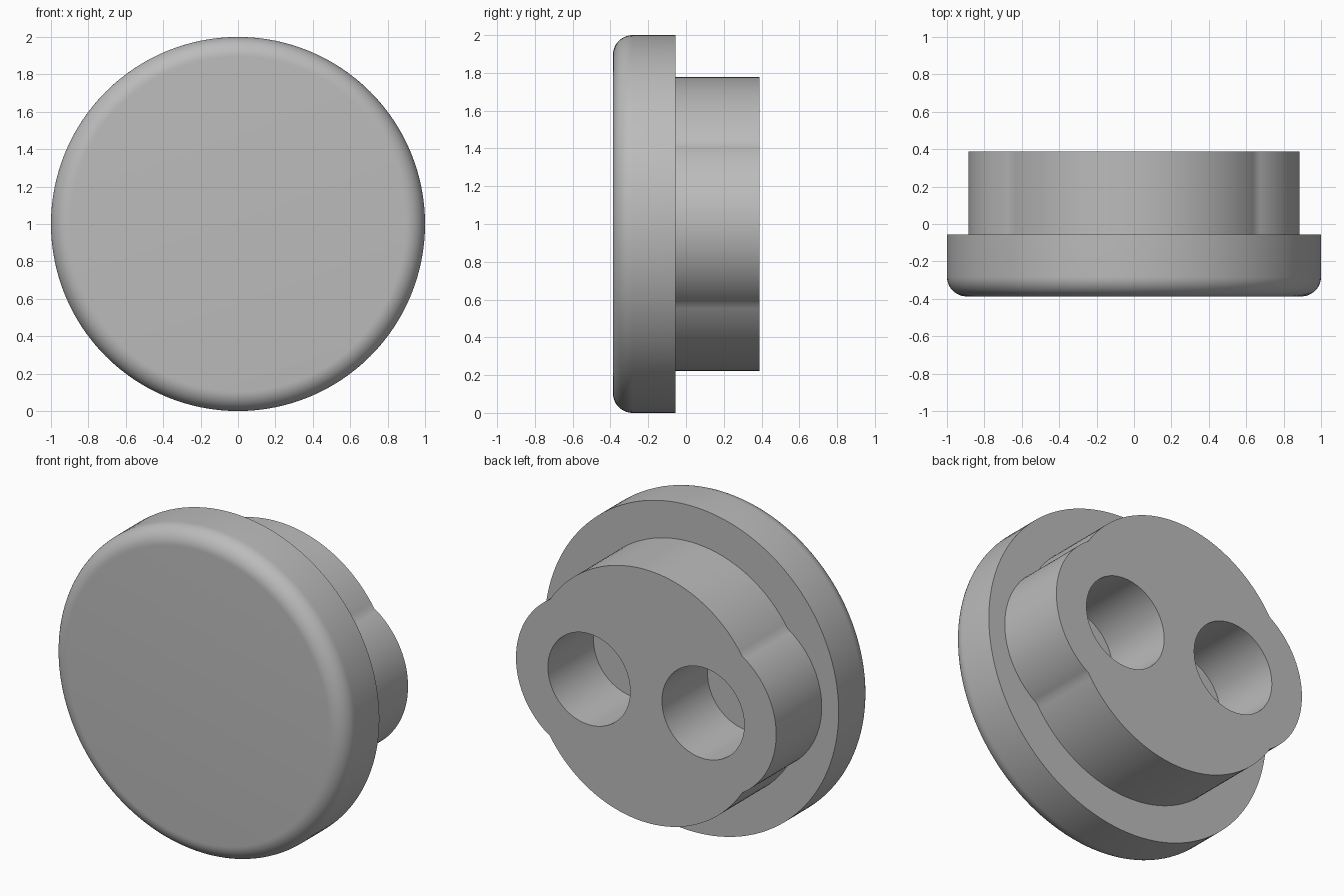
import bpy, bmesh
from math import atan2, cos, pi, radians, sin, sqrt

if "Cube" in bpy.data.objects:
    bpy.data.objects.remove(bpy.data.objects["Cube"])

grey = bpy.data.materials.new("plain grey")
grey.use_nodes = True
colour = (0.5, 0.5, 0.5, 1)
grey.diffuse_color = colour
grey.node_tree.nodes["Principled BSDF"].inputs["Base Color"].default_value = colour

FRONT, STEP, BACK = -0.387, -0.055, 0.388
CENTRE_Z = 1.0


def finish(obj, mesh_angle):
    obj.data.materials.clear()
    obj.data.materials.append(grey)
    bpy.ops.object.select_all(action="DESELECT")
    obj.select_set(True)
    bpy.context.view_layer.objects.active = obj
    bpy.ops.object.shade_smooth_by_angle(angle=radians(mesh_angle))


def arc(cx, radius, start, end, steps):
    return [(cx + radius * cos(start + (end - start) * i / steps),
             radius * sin(start + (end - start) * i / steps)) for i in range(steps)]


# Round cap: spin a profile with a rounded front rim about the y axis
rim = 0.105
profile = [(0, FRONT)]
for i in range(13):
    a = pi / 2 * i / 12
    profile.append((1 - rim + rim * sin(a), FRONT + rim - rim * cos(a)))
profile += [(1, STEP), (0, STEP)]
bm = bmesh.new()
verts = [bm.verts.new((x, y, 0)) for x, y in profile]
edges = [bm.edges.new(pair) for pair in zip(verts, verts[1:])]
bmesh.ops.spin(bm, geom=verts + edges, cent=(0, 0, 0), axis=(0, 1, 0),
               angle=2 * pi, steps=128)
bmesh.ops.remove_doubles(bm, verts=bm.verts, dist=0.0001)
bmesh.ops.recalc_face_normals(bm, faces=bm.faces)
mesh = bpy.data.meshes.new("round_cap")
bm.to_mesh(mesh)
bm.free()
cap = bpy.data.objects.new("round_cap", mesh)
cap.location.z = CENTRE_Z
bpy.context.collection.objects.link(cap)
finish(cap, 35)

# Boss outline: a round core joined with a lobe on each side, concentric with its hole
core, lobe, offset, hole = 0.777, 0.497, 0.388, 0.28
join_x = (core ** 2 - lobe ** 2 + offset ** 2) / (2 * offset)
join_z = sqrt(core ** 2 - join_x ** 2)
core_a = atan2(join_z, join_x)
lobe_a = atan2(join_z, join_x - offset)
outline = (arc(offset, lobe, -lobe_a, lobe_a, 40)
           + arc(0, core, core_a, pi - core_a, 48)
           + arc(-offset, lobe, pi - lobe_a, pi + lobe_a, 40)
           + arc(0, core, pi + core_a, 2 * pi - core_a, 48))
holes = [arc(side * offset, hole, 0, 2 * pi, 64) for side in (-1, 1)]

# Filled and extruded flat curve, with two blind holes
curve = bpy.data.curves.new("lobed_boss", "CURVE")
curve.dimensions = "2D"
curve.fill_mode = "BOTH"
curve.extrude = (BACK - STEP) / 2
for loop in [outline] + holes:
    spline = curve.splines.new("POLY")
    spline.points.add(len(loop) - 1)
    for point, (x, z) in zip(spline.points, loop):
        point.co = (x, z, 0, 1)
    spline.use_cyclic_u = True
boss = bpy.data.objects.new("lobed_boss", curve)
boss.location = (0, (STEP + BACK) / 2, CENTRE_Z)
boss.rotation_euler.x = pi / 2
bpy.context.collection.objects.link(boss)
bpy.ops.object.select_all(action="DESELECT")
boss.select_set(True)
bpy.context.view_layer.objects.active = boss
bpy.ops.object.convert(target="MESH")
boss = bpy.context.view_layer.objects.active

# Weld the walls to the end face and drop the face hidden against the cap
bm = bmesh.new()
bm.from_mesh(boss.data)
bmesh.ops.remove_doubles(bm, verts=bm.verts, dist=0.0001)
bmesh.ops.recalc_face_normals(bm, faces=bm.faces)
hidden = [f for f in bm.faces if f.normal.z > 0.9]
bmesh.ops.delete(bm, geom=hidden, context="FACES")
bm.to_mesh(boss.data)
bm.free()
finish(boss, 35)
